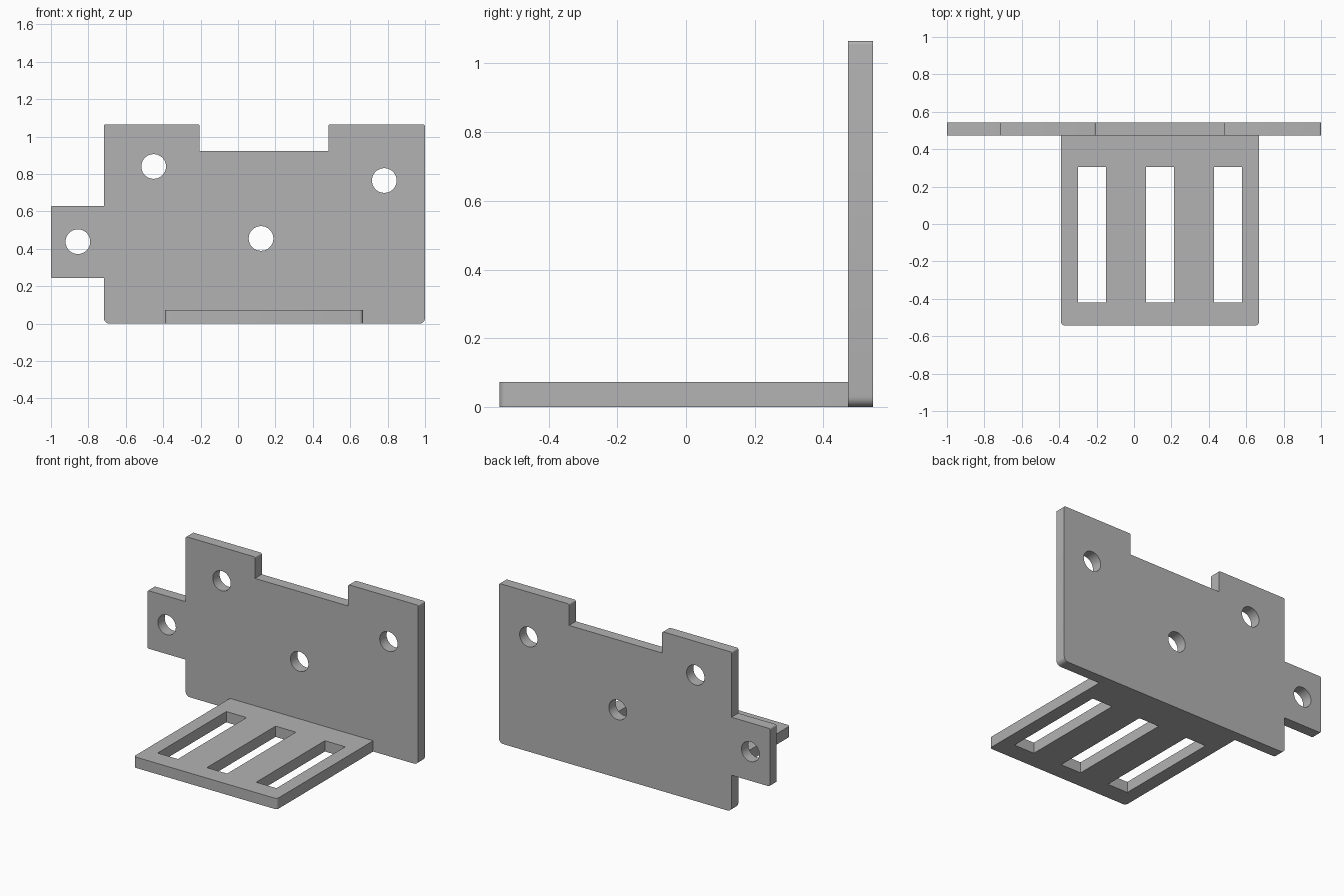
import bpy, bmesh, math
from mathutils import Vector, Matrix

if "Cube" in bpy.data.objects:
    bpy.data.objects.remove(bpy.data.objects["Cube"])

THICK = 0.072

grey = bpy.data.materials.new("plain grey")
grey.use_nodes = True
grey.diffuse_color = (0.45, 0.45, 0.45, 1)
grey.node_tree.nodes["Principled BSDF"].inputs["Base Color"].default_value = grey.diffuse_color


def rounded(corners, steps=6):
    """Outline from (x, y, radius) corners, each one rounded off."""
    out = []
    for i, (x, y, r) in enumerate(corners):
        p = Vector((x, y))
        if r == 0:
            out.append(p)
            continue
        before = (Vector(corners[i - 1][:2]) - p).normalized()
        after = (Vector(corners[(i + 1) % len(corners)][:2]) - p).normalized()
        for k in range(steps + 1):
            a = k / steps * math.pi / 2
            out.append(p + r * before * (1 - math.sin(a)) + r * after * (1 - math.cos(a)))
    return out


def circle(x, y, r, sides=40):
    return [Vector((x + r * math.cos(t * math.tau / sides),
                    y + r * math.sin(t * math.tau / sides))) for t in range(sides)]


def rectangle(x0, x1, y0, y1):
    return [Vector(p) for p in ((x0, y0), (x1, y0), (x1, y1), (x0, y1))]


def plate(name, outlines, matrix):
    """Flat plate: first outline is the edge, the rest are openings."""
    curve = bpy.data.curves.new(name + "_profile", "CURVE")
    curve.dimensions = "2D"
    curve.fill_mode = "BOTH"
    curve.extrude = THICK / 2
    for pts in outlines:
        spline = curve.splines.new("POLY")
        spline.points.add(len(pts) - 1)
        for point, p in zip(spline.points, pts):
            point.co = (p.x, p.y, 0, 1)
        spline.use_cyclic_u = True
    helper = bpy.data.objects.new(name + "_profile", curve)
    bpy.context.scene.collection.objects.link(helper)
    graph = bpy.context.evaluated_depsgraph_get()
    mesh = bpy.data.meshes.new_from_object(helper.evaluated_get(graph))
    bpy.data.objects.remove(helper)

    bm = bmesh.new()
    bm.from_mesh(mesh)
    bmesh.ops.remove_doubles(bm, verts=bm.verts, dist=0.0001)
    bmesh.ops.transform(bm, matrix=matrix, verts=bm.verts)
    bmesh.ops.recalc_face_normals(bm, faces=bm.faces)
    bm.to_mesh(mesh)
    bm.free()
    mesh.name = name
    mesh.materials.clear()
    mesh.materials.append(grey)
    obj = bpy.data.objects.new(name, mesh)
    bpy.context.scene.collection.objects.link(obj)
    bpy.ops.object.select_all(action="DESELECT")
    obj.select_set(True)
    bpy.context.view_layer.objects.active = obj
    bpy.ops.object.shade_smooth_by_angle(angle=math.radians(30))
    return obj


# Upright plate with side tab, top notch and four round holes
edge = rounded([
    (-0.717, 0, 0.03), (1, 0, 0.03), (1, 1.065, 0.01), (0.483, 1.065, 0.01),
    (0.483, 0.922, 0), (-0.205, 0.922, 0), (-0.205, 1.065, 0.01), (-0.717, 1.065, 0.01),
    (-0.717, 0.63, 0), (-1, 0.63, 0.01), (-1, 0.243, 0.01), (-0.717, 0.243, 0)])
holes = [circle(x, z, 0.066) for x, z in
         ((-0.451, 0.84), (0.782, 0.765), (0.123, 0.455), (-0.856, 0.438))]
plate("upright_plate", [edge] + holes,
      Matrix.Translation((0, 0.508, 0)) @ Matrix.Rotation(math.pi / 2, 4, "X"))

# Horizontal shelf with three long slots
edge = rounded([(-0.39, -0.543, 0.02), (0.668, -0.543, 0.02), (0.668, 0.472, 0), (-0.39, 0.472, 0)])
slots = [rectangle(x - 0.075, x + 0.075, -0.42, 0.305) for x in (-0.225, 0.139, 0.503)]
plate("slotted_shelf", [edge] + slots, Matrix.Translation((0, 0, THICK / 2)))
